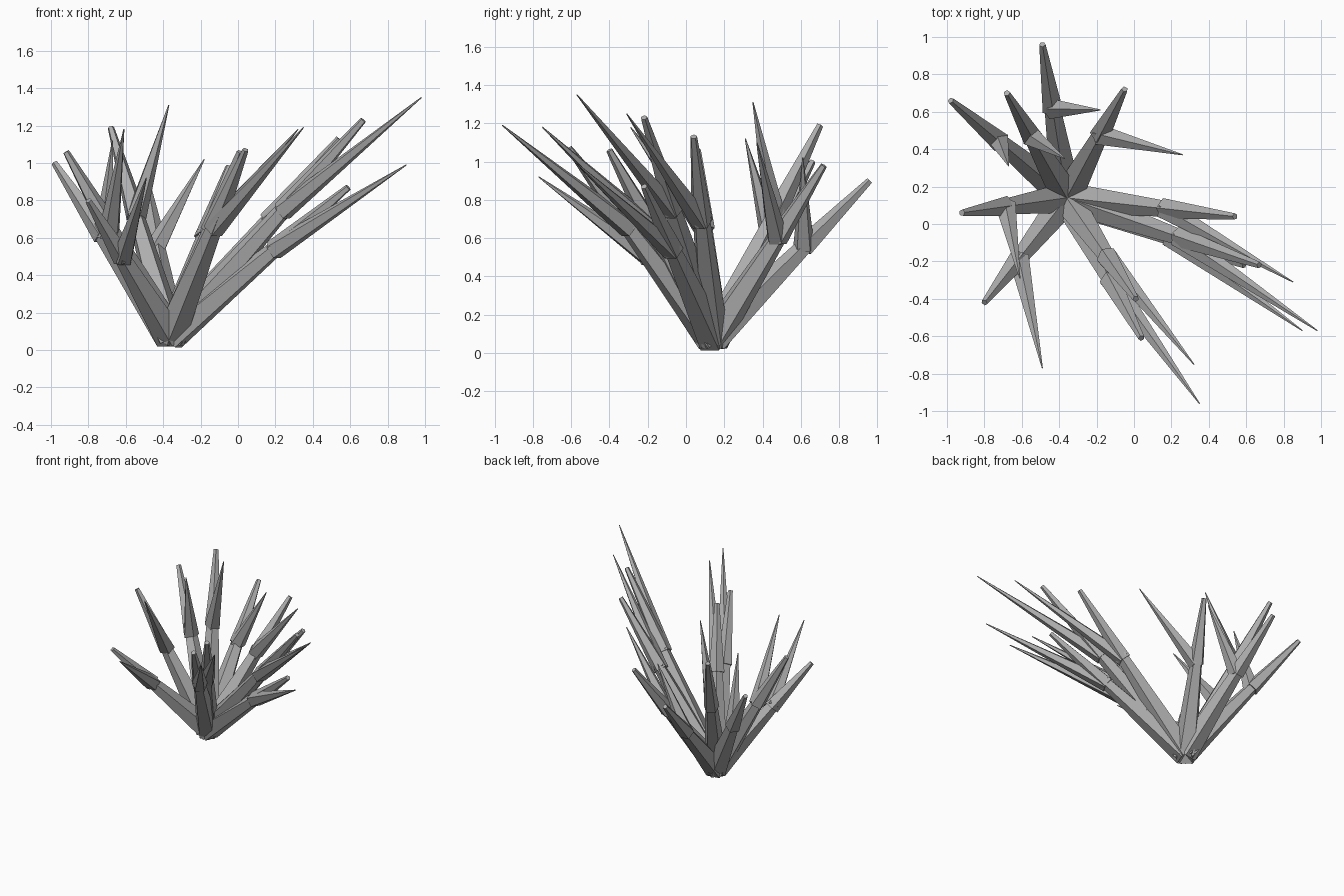
import bpy
import bmesh
from mathutils import Vector, Matrix

if "Cube" in bpy.data.objects:
    bpy.data.objects.remove(bpy.data.objects["Cube"])

grey = bpy.data.materials.new("stone grey")
grey.diffuse_color = (0.42, 0.42, 0.42, 1)
grey.use_nodes = True
grey.node_tree.nodes["Principled BSDF"].inputs["Base Color"].default_value = grey.diffuse_color

SIDES = 5
ROOT = Vector((-0.36, 0.14, 0.07))
SIDE_LEAN = Vector((0.31, -0.35, 0.12))  # offset from blunt tip to sharp tip


def spike(name, start, end, r_start, r_end):
    """Tapered five-sided rod between two points."""
    axis = end - start
    bm = bmesh.new()
    bmesh.ops.create_cone(bm, cap_ends=True, segments=SIDES, radius1=r_start,
                          radius2=r_end, depth=axis.length)
    turn = axis.to_track_quat('Z', 'Y').to_matrix().to_4x4()
    bm.transform(Matrix.Translation((start + end) / 2) @ turn)
    mesh = bpy.data.meshes.new(name)
    bm.to_mesh(mesh)
    bm.free()
    mesh.materials.append(grey)
    bpy.context.collection.objects.link(bpy.data.objects.new(name, mesh))


# blunt tip of every branch
tips = [
    (-0.49, 0.96, 0.90), (-0.05, 0.72, 0.98), (0.54, 0.04, 1.13),
    (0.67, -0.22, 1.23), (0.59, -0.22, 0.87), (0.04, -0.61, 1.07),
    (0.01, -0.40, 1.06), (-0.80, -0.42, 0.80), (-0.92, 0.06, 1.06),
    (-0.98, 0.66, 1.00), (-0.68, 0.70, 1.19),
]

for i, t in enumerate(tips, 1):
    tip = Vector(t)
    elbow = ROOT.lerp(tip, 0.58)
    spike(f"branch_{i}", ROOT, elbow, 0.088, 0.046)          # thick lower stem
    spike(f"blunt_spike_{i}", elbow, tip, 0.058, 0.018)      # straight upper stem
    spike(f"sharp_spike_{i}", elbow, tip + SIDE_LEAN, 0.058, 0.003)  # side shoot
